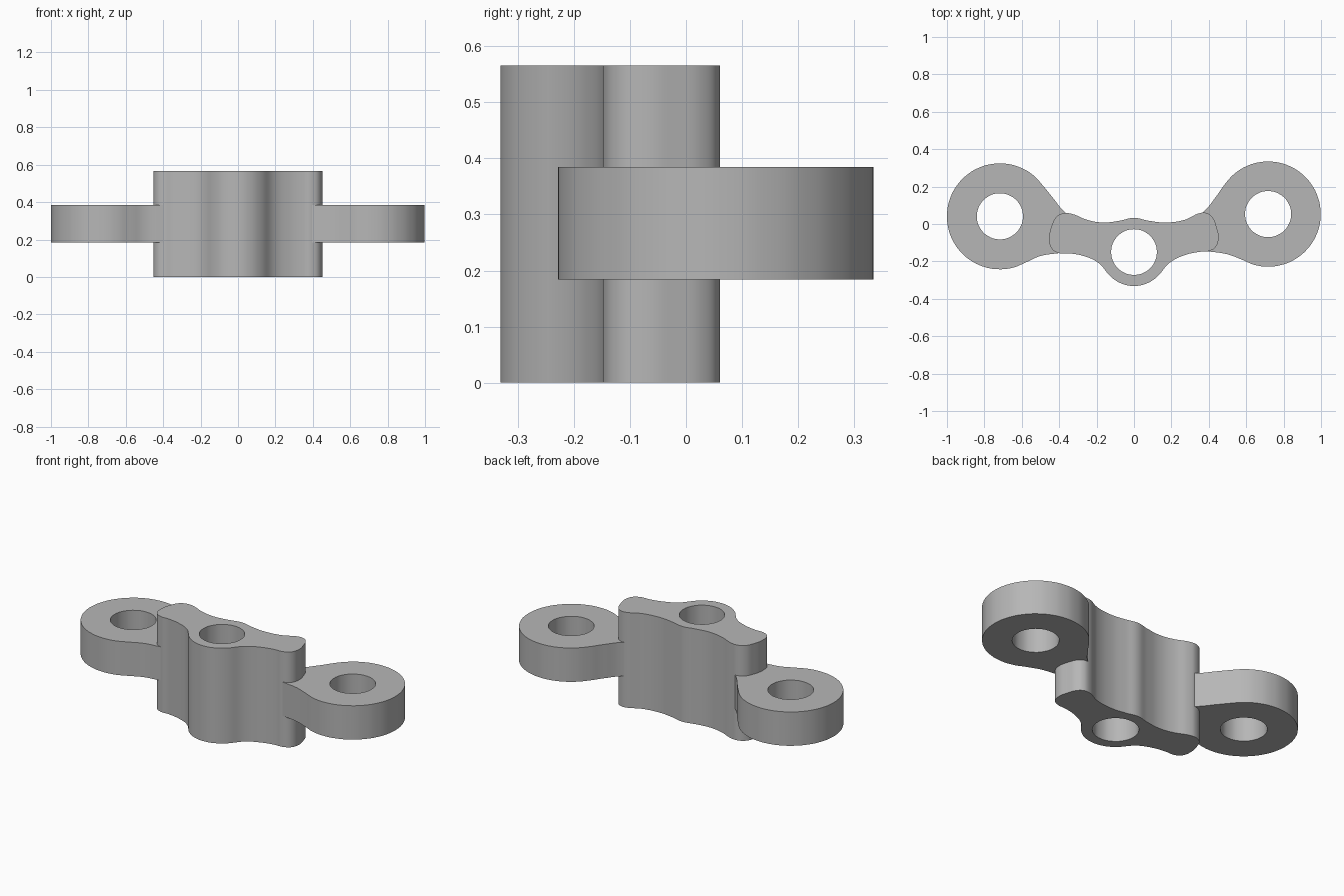
import bpy, bmesh
from math import radians, cos, sin

if "Cube" in bpy.data.objects:
    bpy.data.objects.remove(bpy.data.objects["Cube"], do_unlink=True)

steel = bpy.data.materials.new("satin_grey")
steel.use_nodes = True
grey = (0.47, 0.47, 0.47, 1)
steel.diffuse_color = grey
steel.node_tree.nodes["Principled BSDF"].inputs["Base Color"].default_value = grey


def arc(cx, cy, r, start, end, n):
    """Points along an arc, angles in degrees."""
    angles = [radians(start + (end - start) * i / (n - 1)) for i in range(n)]
    return [(cx + r * cos(a), cy + r * sin(a)) for a in angles]


def plate(name, outlines, z0, z1):
    """Extrude smooth closed outlines; inner outlines become holes."""
    curve = bpy.data.curves.new(name, 'CURVE')
    curve.dimensions = '2D'
    curve.fill_mode = 'BOTH'
    curve.resolution_u = 6
    curve.extrude = (z1 - z0) / 2
    for pts in outlines:
        spline = curve.splines.new('BEZIER')
        spline.bezier_points.add(len(pts) - 1)
        spline.use_cyclic_u = True
        for point, (x, y) in zip(spline.bezier_points, pts):
            point.co = (x, y, 0)
            point.handle_left_type = point.handle_right_type = 'AUTO'
    obj = bpy.data.objects.new(name, curve)
    obj.location.z = (z0 + z1) / 2
    bpy.context.collection.objects.link(obj)
    bpy.ops.object.select_all(action='DESELECT')
    obj.select_set(True)
    bpy.context.view_layer.objects.active = obj
    bpy.context.view_layer.update()
    bpy.ops.object.convert(target='MESH')
    obj = bpy.context.object
    # Weld caps to walls
    bm = bmesh.new()
    bm.from_mesh(obj.data)
    bmesh.ops.remove_doubles(bm, verts=bm.verts, dist=0.0003)
    bmesh.ops.recalc_face_normals(bm, faces=bm.faces)
    bm.to_mesh(obj.data)
    bm.free()
    obj.data.materials.clear()
    obj.data.materials.append(steel)
    bpy.ops.object.shade_smooth_by_angle(angle=radians(35))


def hole(cx, cy, r):
    return arc(cx, cy, r, 0, 330, 12)


# Tall central body: boss around the pin hole with two lobed ends
right_end = [(0.19, -0.208), (0.27, -0.167), (0.35, -0.149), (0.395, -0.146),
             (0.435, -0.125), (0.452, -0.075), (0.441, -0.015), (0.42, 0.035),
             (0.395, 0.056), (0.36, 0.06), (0.27, 0.022), (0.165, 0.008)]
left_end = [(-0.165, 0.008), (-0.25, 0.022), (-0.335, 0.055), (-0.375, 0.058),
            (-0.415, 0.038), (-0.44, -0.01), (-0.453, -0.075), (-0.44, -0.132),
            (-0.4, -0.156), (-0.35, -0.157), (-0.27, -0.171), (-0.19, -0.208)]
boss_front = arc(0, -0.15, 0.181, 228, 312, 5)
boss_back = [(0.075, 0.018), (0, 0.033), (-0.075, 0.018)]
plate("central_body", [boss_front + right_end + boss_back + left_end,
                       hole(0, -0.15, 0.122)], 0, 0.566)


# Thin eyelet arms flaring out of the body
def arm(name, side, cy, r, low):
    outline = arc(0.717, cy, r, -120, 145, 18)
    outline += [(0.44, 0.148), (0.365, 0.06), (0.29, 0.02), (0.22, -0.02),
                (0.2, -0.07), (0.23, -0.12), (0.33, low + 0.01),
                (0.41, low), (0.5, low - 0.014)]
    plate(name, [[(side * x, y) for x, y in outline],
                 hole(side * 0.717, cy, 0.123)], 0.184, 0.385)


arm("left_eyelet_arm", 1, 0.053, 0.281, -0.148)
arm("right_eyelet_arm", -1, 0.041, 0.283, -0.157)
